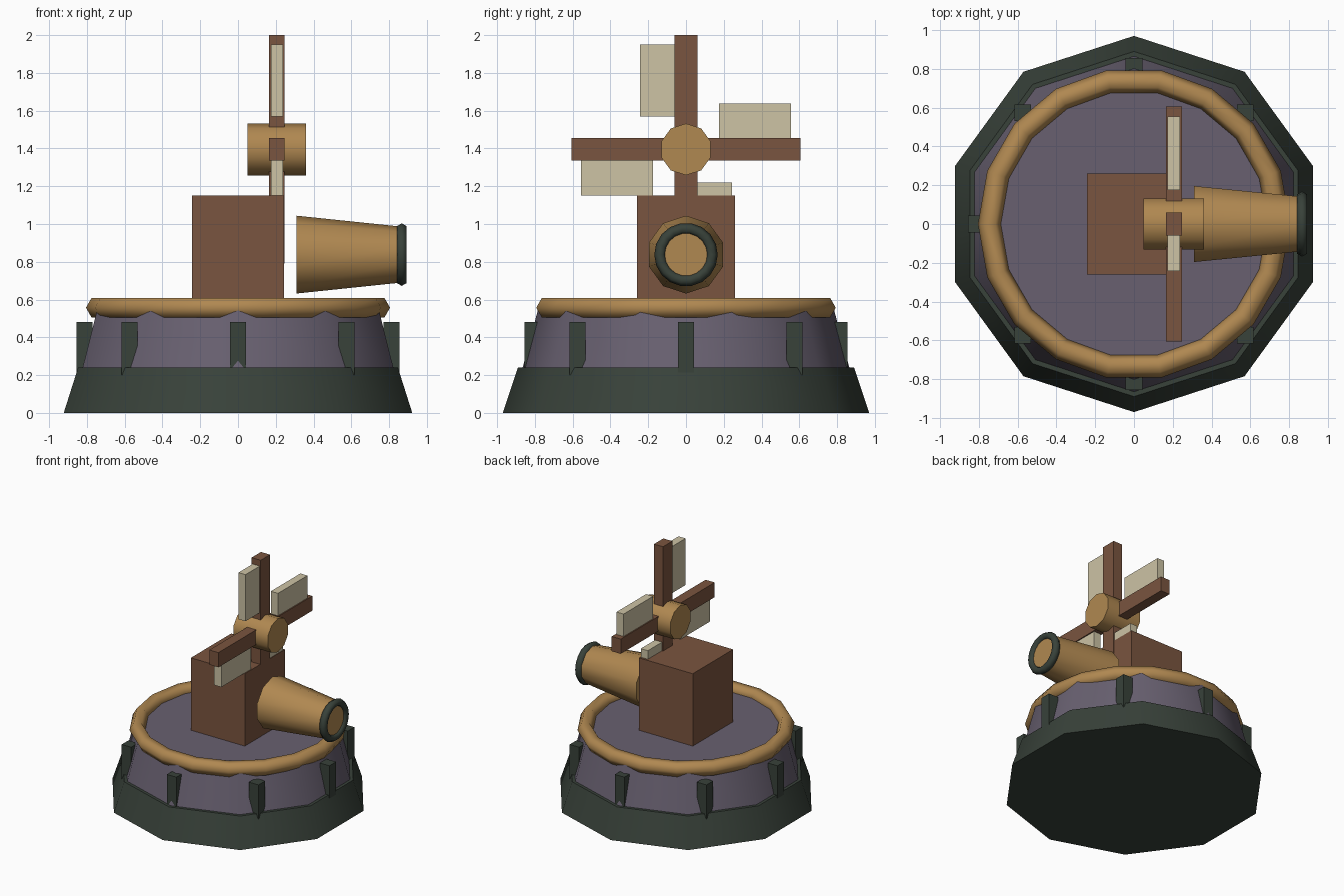
import bpy
from math import radians, sin, cos, tau
from mathutils import Matrix

if "Cube" in bpy.data.objects:
    bpy.data.objects.remove(bpy.data.objects["Cube"])


def material(name, rgb):
    m = bpy.data.materials.new(name)
    m.use_nodes = True
    m.diffuse_color = (*rgb, 1)
    m.node_tree.nodes["Principled BSDF"].inputs["Base Color"].default_value = (*rgb, 1)
    return m


WOOD = material("dark wood", (0.195, 0.09, 0.05))
TAN = material("tan wood", (0.434, 0.246, 0.082))
PURPLE = material("purple stone", (0.138, 0.117, 0.162))
GREEN = material("dark green metal", (0.04, 0.054, 0.042))
CREAM = material("cream cloth", (0.61, 0.546, 0.376))

SIDES = 10
ALONG_X = (Matrix.Rotation(radians(90), 3, 'Y') @ Matrix.Rotation(radians(90), 3, 'Z')).to_euler()
UPRIGHT = (0, 0, 0)


def finish(name, mat):
    ob = bpy.context.object
    ob.name = name
    ob.data.materials.append(mat)
    return ob


def box(name, mat, x, y, z):
    """Box spanning the given (low, high) ranges."""
    ranges = (x, y, z)
    bpy.ops.mesh.primitive_cube_add(size=1, location=[(a + b) / 2 for a, b in ranges])
    ob = finish(name, mat)
    ob.scale = [b - a for a, b in ranges]
    bpy.ops.object.transform_apply(location=False, rotation=False, scale=True)


def frustum(name, mat, r1, r2, start, end, center=(0, 0, 0), rotation=UPRIGHT):
    """Smooth ten-sided frustum running from start to end along z or x."""
    loc = list(center)
    loc[2 if rotation is UPRIGHT else 0] = (start + end) / 2
    bpy.ops.mesh.primitive_cone_add(vertices=SIDES, radius1=r1, radius2=r2,
                                    depth=end - start, location=loc, rotation=rotation)
    finish(name, mat)
    bpy.ops.object.shade_smooth_by_angle(angle=radians(40))


def ring(name, mat, major, minor, loc, rotation=UPRIGHT):
    bpy.ops.mesh.primitive_torus_add(major_segments=18, minor_segments=6, major_radius=major,
                                     minor_radius=minor, location=loc, rotation=rotation)
    finish(name, mat)
    bpy.ops.object.shade_smooth()


# Round foundation, drum and rim
frustum("foundation", GREEN, 0.97, 0.89, 0, 0.24)
frustum("drum", PURPLE, 0.87, 0.78, 0.22, 0.56)
ring("rim", TAN, 0.745, 0.06, (0, 0, 0.557))

# Posts around the drum, all square to the axes
for i in range(8):
    a = tau * i / 8
    px, py = 0.812 * cos(a), 0.812 * sin(a)
    h = 0.043
    box(f"post_{i + 1}", GREEN, (px - h, px + h), (py - h, py + h), (0.2, 0.48))

# Mill house
box("house", WOOD, (-0.243, 0.243), (-0.26, 0.26), (0.55, 1.15))

# Cannon pointing to the model's left
frustum("cannon_barrel", TAN, 0.206, 0.147, 0.31, 0.875, (0, 0, 0.838), ALONG_X)
ring("muzzle_ring", GREEN, 0.138, 0.03, (0.867, 0, 0.838), ALONG_X)

# Windmill hub and crossed spars
HUB_Z = 1.395
SPAR_X = (0.165, 0.247)
frustum("hub", TAN, 0.137, 0.137, 0.05, 0.36, (0, 0, HUB_Z), ALONG_X)
box("upright_spar", WOOD, SPAR_X, (-0.06, 0.06), (HUB_Z - 0.605, HUB_Z + 0.605))
box("level_spar", WOOD, SPAR_X, (-0.605, 0.605), (HUB_Z - 0.06, HUB_Z + 0.06))

# Four sails, each a quarter turn from the last
for i in range(4):
    c, s = round(cos(tau * i / 4)), round(sin(tau * i / 4))
    corners = [(y * c - z * s, y * s + z * c) for y, z in ((-0.243, 0.175), (-0.06, 0.555))]
    ys = sorted(p[0] for p in corners)
    zs = sorted(HUB_Z + p[1] for p in corners)
    box(f"sail_{i + 1}", CREAM, (0.174, 0.238), ys, zs)
